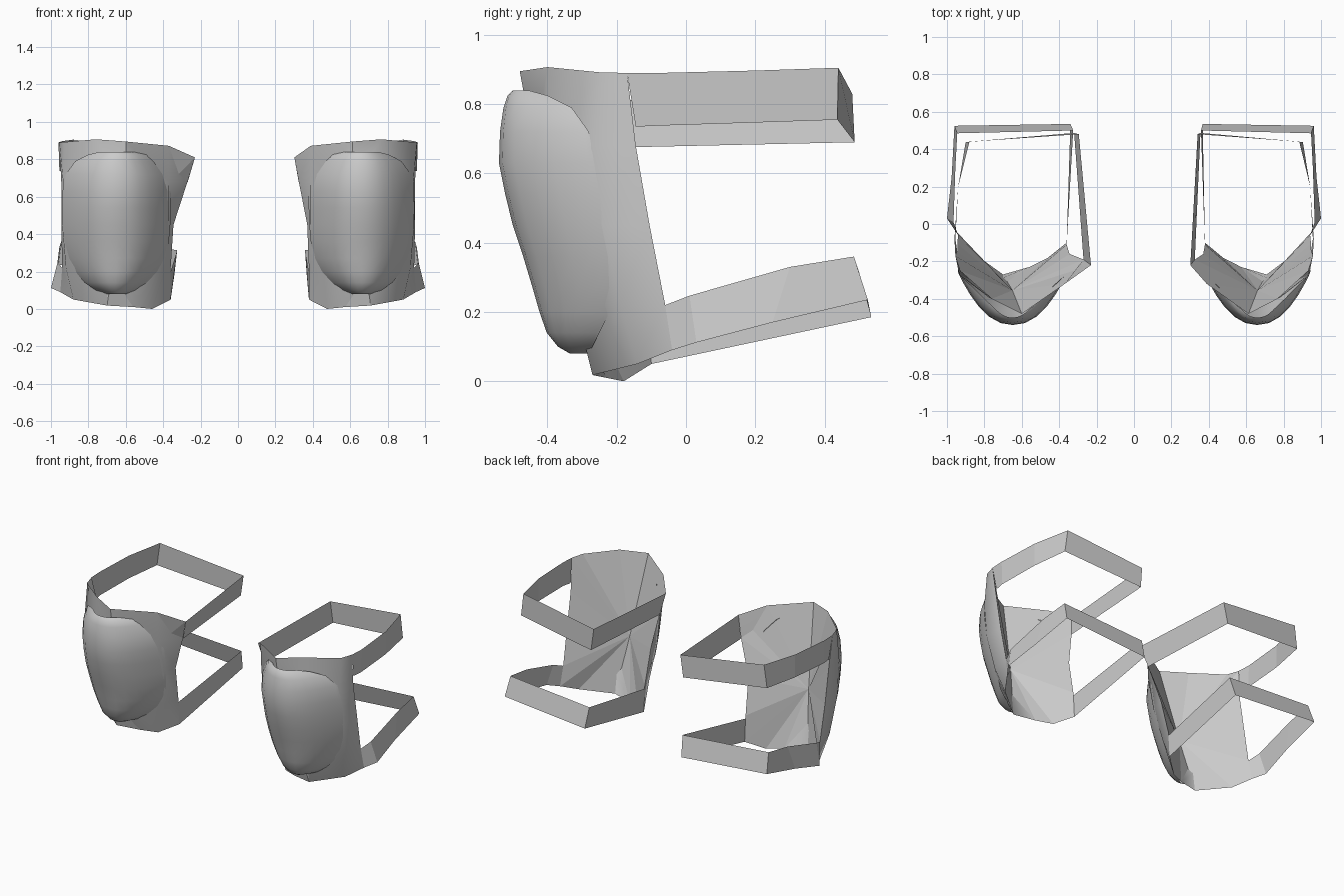
import bpy, bmesh, math

if "Cube" in bpy.data.objects:
    bpy.data.objects.remove(bpy.data.objects["Cube"])

grey = bpy.data.materials.new("mid_grey")
grey.diffuse_color = (0.6, 0.6, 0.6, 1)
grey.use_nodes = True
grey.node_tree.nodes["Principled BSDF"].inputs["Base Color"].default_value = grey.diffuse_color


def place(p, side):
    """p = (distance from the middle, y, z); the right pad is a little narrower inside."""
    u, y, z = p
    if side > 0:
        u += 0.03 * (1 - u) + 0.37 * max(0, 0.36 - u)
    return (side * u, y, z)


def finish(name, bm, side, flip, smooth):
    if (side < 0) != flip:
        bmesh.ops.reverse_faces(bm, faces=bm.faces)
    me = bpy.data.meshes.new(name)
    bm.to_mesh(me)
    bm.free()
    me.materials.append(grey)
    for f in me.polygons:
        f.use_smooth = smooth
    if smooth:
        me.set_sharp_from_angle(angle=math.radians(50))
    ob = bpy.data.objects.new(name, me)
    bpy.context.collection.objects.link(ob)


def loft(name, rows, side, flip=False, smooth=True):
    bm = bmesh.new()
    vs = [[bm.verts.new(place(p, side)) for p in r] for r in rows]
    for a, b in zip(vs, vs[1:]):
        for j in range(len(a) - 1):
            bm.faces.new((a[j], a[j + 1], b[j + 1], b[j]))
    finish(name, bm, side, flip, smooth)


def fan(name, centre, rim, side):
    bm = bmesh.new()
    c = bm.verts.new(place(centre, side))
    vs = [bm.verts.new(place(p, side)) for p in rim]
    for i, v in enumerate(vs):
        bm.faces.new((c, v, vs[(i + 1) % len(vs)]))
    finish(name, bm, side, True, False)


def level(z, pts):
    return [(u, y, z) for u, y in pts]


# Padded body sections, outer edge to inner edge, top to bottom
body = [
    [(.955, -.17, .89), (.93, -.25, .892), (.76, -.40, .907), (.60, -.48, .895),
     (.37, -.32, .872), (.23, -.22, .81)],
    level(.68, [(.945, -.145), (.935, -.27), (.76, -.40), (.60, -.44), (.37, -.31), (.27, -.19)]),
    level(.45, [(.945, -.105), (.94, -.24), (.78, -.39), (.60, -.42), (.37, -.26), (.345, -.16)]),
    level(.22, [(.94, -.06), (.92, -.19), (.78, -.32), (.58, -.34), (.39, -.20), (.36, -.11)]),
    [(.95, -.04, .09), (.88, -.14, .05), (.70, -.27, .018), (.56, -.23, .01),
     (.46, -.18, .005), (.36, -.10, .05)],
]
body[-1][4] = (.46, -.18, 0)
rim = body[0] + [r[-1] for r in body[1:-1]] + body[-1][::-1] + [r[0] for r in body[-2:0:-1]]

# Hard cap: z, outer edge, inner edge, front y, edge y
cap_levels = [
    (.84, .74, .56, -.500, -.455), (.825, .80, .49, -.515, -.40), (.79, .87, .43, -.527, -.33),
    (.72, .922, .375, -.537, -.28), (.63, .938, .358, -.540, -.265), (.54, .942, .358, -.522, -.25),
    (.45, .938, .362, -.500, -.24), (.36, .927, .370, -.470, -.225), (.27, .908, .39, -.443, -.21),
    (.20, .87, .43, -.423, -.22), (.14, .82, .49, -.402, -.25), (.10, .76, .55, -.370, -.27),
    (.08, .70, .60, -.335, -.28),
]
cap = []
for z, uo, ui, yf, ye in cap_levels:
    row = []
    for k in range(15):
        s = math.cos(math.pi * k / 14)
        row.append(((uo + ui) / 2 + (uo - ui) / 2 * s, ye + (yf - ye) * (1 - abs(s) ** 2.2), z))
    cap.append(row)

# Strap ribbons: upper edge and lower edge, from outer side round the back to inner side
upper_strap = [
    [(.955, -.17, .89), (.96, -.08, .89), (.94, .20, .897), (.88, .44, .905),
     (.295, .48, .83), (.23, -.22, .81)],
    [(.945, -.145, .735), (.955, -.08, .738), (.94, .20, .747), (.90, .437, .755),
     (.32, .487, .69), (.27, -.19, .675)],
]
lower_strap = [
    [(.94, -.06, .22), (.965, .01, .247), (.955, .30, .33), (.945, .485, .36),
     (.325, .50, .315), (.36, -.11, .20)],
    [(.95, -.04, .09), (1.0, .03, .112), (.975, .25, .17), (.96, .525, .235),
     (.34, .535, .185), (.36, -.10, .05)],
]

for side, label in ((-1, "left"), (1, "right")):
    loft(label + "_pad_body", body, side)
    fan(label + "_pad_lining", (.65, -.355, .38), rim, side)
    loft(label + "_pad_cap", cap, side)
    loft(label + "_upper_strap", upper_strap, side, True, False)
    loft(label + "_lower_strap", lower_strap, side, True, False)
